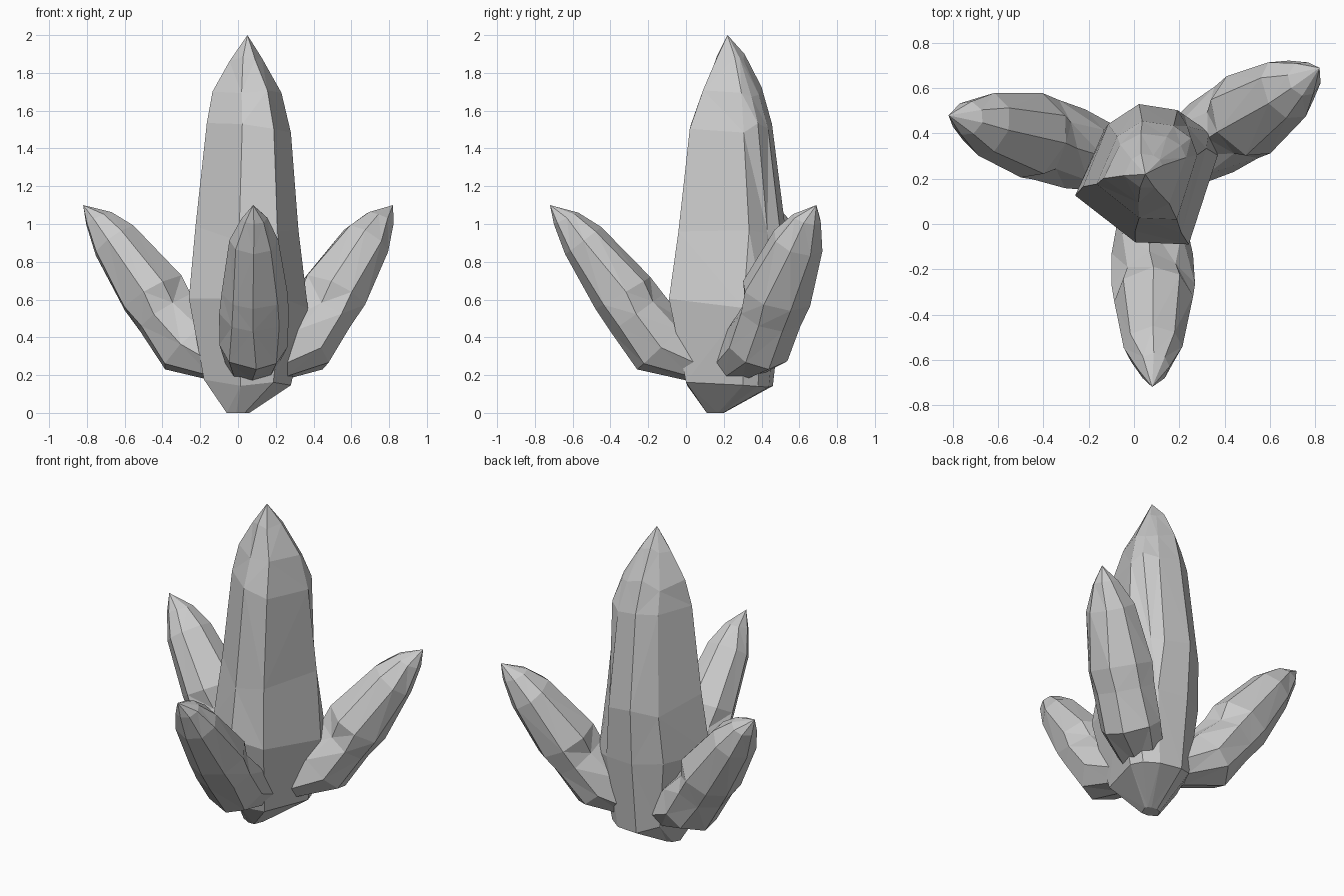
import bpy, bmesh, math, random
from mathutils import Vector

if "Cube" in bpy.data.objects:
    bpy.data.objects.remove(bpy.data.objects["Cube"])

random.seed(4)
CX, CY = 0.05, 0.21          # where the crystals meet


def loft(name, rings, tip):
    """Skin stacked rings into a faceted, closed crystal ending in a point."""
    bm = bmesh.new()
    loops = [[bm.verts.new(p) for p in ring] for ring in rings]
    n = len(loops[0])
    bm.faces.new(loops[0])
    for a, b in zip(loops, loops[1:]):
        for i in range(n):
            j = (i + 1) % n
            bm.faces.new((a[i], a[j], b[j], b[i]))
    top = bm.verts.new(tip)
    for i in range(n):
        bm.faces.new((loops[-1][i], loops[-1][(i + 1) % n], top))
    bmesh.ops.triangulate(bm, faces=bm.faces[:])
    bmesh.ops.recalc_face_normals(bm, faces=bm.faces[:])
    mesh = bpy.data.meshes.new(name)
    bm.to_mesh(mesh)
    bm.free()
    obj = bpy.data.objects.new(name, mesh)
    bpy.context.collection.objects.link(obj)
    return obj


# Main crystal: one irregular plan, fitted to a box at every level
plan = [(-0.27, 0.14), (0.0, -0.08), (0.24, -0.09), (0.37, 0.33),
        (0.33, 0.44), (0.22, 0.52), (0.02, 0.55), (-0.14, 0.45)]
# z, x min, x max, y min, y max, height jitter
levels = [(0.00, -0.06, 0.06, 0.11, 0.20, 0.0),
          (0.16, -0.18, 0.28, 0.00, 0.46, 0.03),
          (0.58, -0.26, 0.37, -0.09, 0.51, 0.04),
          (0.95, -0.225, 0.32, -0.04, 0.53, 0.05),
          (1.50, -0.165, 0.28, 0.02, 0.455, 0.04),
          (1.70, -0.135, 0.23, 0.09, 0.40, 0.04),
          (1.88, -0.045, 0.125, 0.16, 0.31, 0.02)]
rings = []
for z, x0, x1, y0, y1, jit in levels:
    ring = []
    for px, py in plan:
        u, v = (px + 0.27) / 0.64, (py + 0.09) / 0.64
        ring.append(Vector((x0 + u * (x1 - x0), y0 + v * (y1 - y0),
                            z + random.uniform(-jit, jit))))
    rings.append(ring)
rings[3][4].x -= 0.05        # chipped ledge on the back right
loft("main_crystal", rings, (0.05, 0.22, 2.0))

# Side crystals: outer-low point, inner-high point (reach, z), half width
sections = [((0.20, 0.17), (0.10, 0.34), 0.14),
            ((0.47, 0.23), (0.21, 0.48), 0.18),
            ((0.61, 0.43), (0.33, 0.63), 0.185),
            ((0.69, 0.55), (0.40, 0.72), 0.175),
            ((0.85, 0.84), (0.66, 0.985), 0.13),
            ((0.91, 1.00), (0.78, 1.06), 0.07)]


def side_crystal(name, tip_x, tip_y, bend, fat):
    """bend shifts the lower body sideways, fat thickens the upper body."""
    d = Vector((tip_x - CX, tip_y - CY, 0))
    scale = d.length / 0.93
    d.normalize()
    side = Vector((-d.y, d.x, 0))
    rings = []
    for s, (lo, up, hw) in enumerate(sections):
        ring = []
        g = fat if s > 2 else 1.0
        shift = bend * (1.0 if s < 4 else 0.5)
        for k in range(8):
            a = math.tau * k / 8 + random.uniform(-0.08, 0.08)
            f = 0.8 if s == 2 and k in (3, 5) else 1.0   # chipped notches
            c, w = g * f * math.cos(a), g * f * math.sin(a) * hw
            r = (lo[0] + up[0]) / 2 + c * (lo[0] - up[0]) / 2
            z = (lo[1] + up[1]) / 2 + c * (lo[1] - up[1]) / 2
            ring.append(Vector((CX, CY, z)) + d * r * scale
                        + side * (w + shift))
        rings.append(ring)
    loft(name, rings, (tip_x, tip_y, 1.1))


side_crystal("front_crystal", 0.08, -0.72, 0.02, 1.0)
side_crystal("right_crystal", 0.82, 0.69, -0.01, 1.12)
side_crystal("left_crystal", -0.82, 0.48, -0.025, 1.1)
